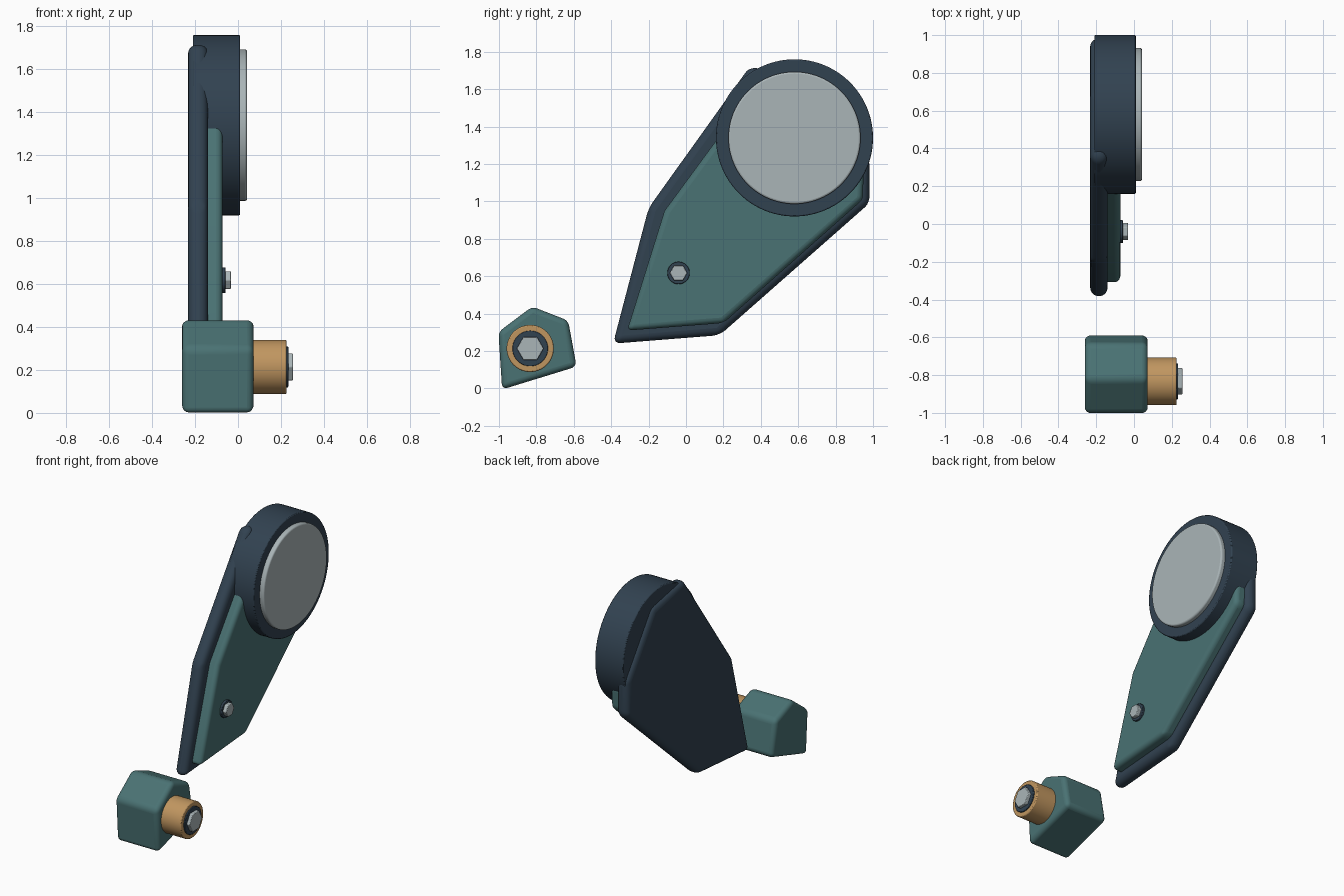
import bpy, bmesh, math

cube = bpy.data.objects.get("Cube")
if cube:
    bpy.data.objects.remove(cube, do_unlink=True)


def material(name, rgb):
    mat = bpy.data.materials.new(name)
    mat.use_nodes = True
    mat.diffuse_color = (*rgb, 1)
    mat.node_tree.nodes["Principled BSDF"].inputs["Base Color"].default_value = (*rgb, 1)
    return mat


navy = material("dark navy", (0.031, 0.054, 0.081))
teal = material("teal", (0.068, 0.168, 0.172))
tan = material("tan", (0.53, 0.305, 0.117))
grey = material("light grey", (0.40, 0.46, 0.475))


def prism(name, profile, x0, x1, mat, bevel=0.0, segments=4):
    """Extrude a y-z outline from x0 to x1 and round its edges."""
    bm = bmesh.new()
    face = bm.faces.new([bm.verts.new((x0, y, z)) for y, z in profile])
    out = bmesh.ops.extrude_face_region(bm, geom=[face])
    for v in out["geom"]:
        if isinstance(v, bmesh.types.BMVert):
            v.co.x = x1
    bmesh.ops.recalc_face_normals(bm, faces=bm.faces)
    mesh = bpy.data.meshes.new(name)
    bm.to_mesh(mesh)
    bm.free()
    mesh.materials.append(mat)
    ob = bpy.data.objects.new(name, mesh)
    bpy.context.collection.objects.link(ob)
    if bevel:
        mod = ob.modifiers.new("rounded edges", "BEVEL")
        mod.width = bevel
        mod.segments = segments
        mod.limit_method = "ANGLE"
        mod.angle_limit = math.radians(20)
    bpy.ops.object.select_all(action="DESELECT")
    ob.select_set(True)
    bpy.context.view_layer.objects.active = ob
    bpy.ops.object.shade_smooth_by_angle(angle=math.radians(30))
    return ob


def ring(center, radius, sides=72):
    return [(center[0] + radius * math.cos(2 * math.pi * i / sides),
             center[1] + radius * math.sin(2 * math.pi * i / sides))
            for i in range(sides)]


def bolt(name, center, x, washer_r, head_r, washer_t, head_t):
    prism(name + "_washer", ring(center, washer_r, 40), x - 0.01, x + washer_t, navy, 0.003, 2)
    prism(name + "_head", ring(center, head_r, 6), x, x + washer_t + head_t, grey, 0.004, 2)


# Arm: backing plate and raised cover plate
backing = [(-0.39, 0.24), (0.18, 0.285), (0.98, 0.99), (0.98, 1.24),
           (0.69, 1.65), (0.34, 1.72), (-0.2, 0.965)]
prism("backing_plate", backing, -0.232, -0.14, navy, 0.04, 5)
cover = [(-0.315, 0.31), (0.20, 0.35), (0.945, 1.01), (0.95, 1.16),
         (0.66, 1.54), (0.37, 1.61), (-0.115, 0.95)]
prism("cover_plate", cover, -0.17, -0.072, teal, 0.03, 5)

# Round housing with its pale face
hub = (0.58, 1.34)
prism("round_housing", ring(hub, 0.42, 96), -0.21, 0.01, navy, 0.006, 2)
prism("housing_face", ring(hub, 0.353, 96), -0.01, 0.042, grey, 0.01, 3)

# Small bolt on the cover plate
bolt("cover_bolt", (-0.04, 0.618), -0.072, 0.06, 0.047, 0.014, 0.026)

# Separate five-sided block with spacer and bolt
block = [(-0.983, -0.005), (-0.585, 0.117), (-0.63, 0.363),
         (-0.822, 0.438), (-1.003, 0.302)]
prism("five_sided_block", block, -0.26, 0.072, teal, 0.03, 5)
pivot = (-0.833, 0.214)
prism("spacer", ring(pivot, 0.126, 64), 0.05, 0.226, tan, 0.006, 2)
bolt("block_bolt", pivot, 0.226, 0.095, 0.072, 0.008, 0.022)
